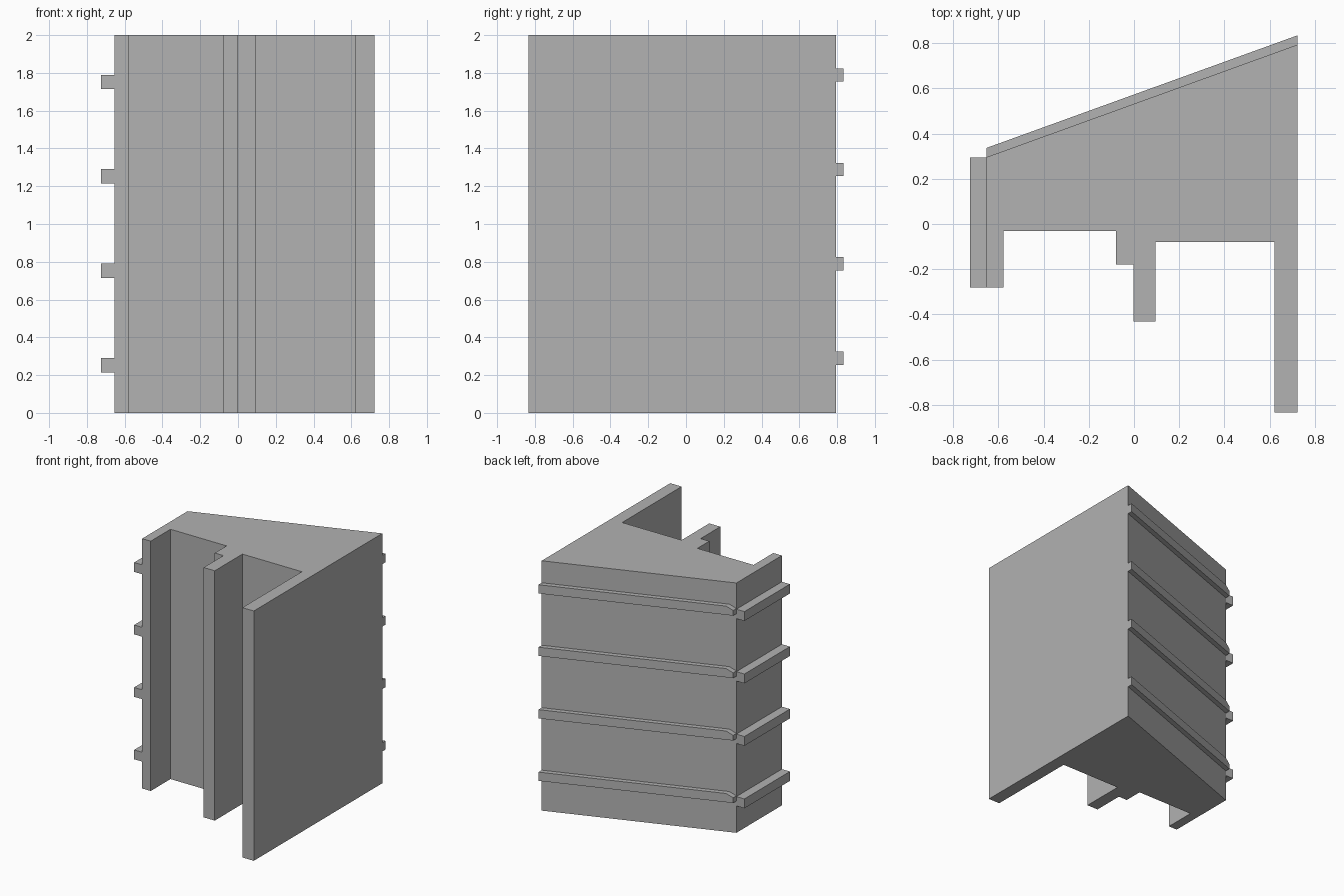
import bpy
import bmesh
from mathutils import Vector

cube = bpy.data.objects.get("Cube")
if cube:
    bpy.data.objects.remove(cube, do_unlink=True)

GREY = (0.445, 0.445, 0.445, 1)
grey = bpy.data.materials.new("plain grey")
grey.use_nodes = True
grey.diffuse_color = GREY
grey.node_tree.nodes["Principled BSDF"].inputs["Base Color"].default_value = GREY


def extrude(name, points, offset):
    """Fill a closed outline and sweep it along a straight offset."""
    bm = bmesh.new()
    face = bm.faces.new([bm.verts.new(p) for p in points])
    swept = bmesh.ops.extrude_face_region(bm, geom=[face])["geom"]
    verts = [g for g in swept if isinstance(g, bmesh.types.BMVert)]
    bmesh.ops.translate(bm, verts=verts, vec=Vector(offset))
    bmesh.ops.recalc_face_normals(bm, faces=bm.faces)
    mesh = bpy.data.meshes.new(name)
    bm.to_mesh(mesh)
    bm.free()
    mesh.materials.append(grey)
    obj = bpy.data.objects.new(name, mesh)
    bpy.context.collection.objects.link(obj)
    return obj


RIGHT, LEFT = -0.653, 0.723          # side walls
BACK_RIGHT, BACK_LEFT = 0.295, 0.793  # ends of the slanted back wall


def back_y(x):
    t = (x - RIGHT) / (LEFT - RIGHT)
    return BACK_RIGHT + t * (BACK_LEFT - BACK_RIGHT)


# Main block: floor plan with three front fins, raised to full height
plan = [
    (RIGHT, BACK_RIGHT), (RIGHT, -0.28), (-0.577, -0.28), (-0.577, -0.03),
    (-0.08, -0.03), (-0.08, -0.18), (-0.003, -0.18), (-0.003, -0.43),
    (0.095, -0.43), (0.095, -0.08), (0.622, -0.08), (0.622, -0.833),
    (LEFT, -0.833), (LEFT, BACK_LEFT),
]
extrude("finned_block", [(x, y, 0) for x, y in plan], (0, 0, 2))

# Four levels of ribs: a straight one on the side, a slanted one on the back
for i in range(4):
    z = 0.215 + 0.5 * i
    extrude(f"side_rib_{i + 1}",
            [(RIGHT, -0.28, z), (-0.724, -0.28, z),
             (-0.724, -0.28, z + 0.075), (RIGHT, -0.28, z + 0.075)],
            (0, BACK_RIGHT + 0.28, 0))

    # Back rib has its upper corner cut off at the low end
    low, high = z + 0.039, z + 0.109
    outline = [(RIGHT, low), (LEFT, low), (LEFT, high),
               (RIGHT + 0.05, high), (RIGHT, high - 0.028)]
    extrude(f"back_rib_{i + 1}",
            [(x, back_y(x), h) for x, h in outline], (0, 0.041, 0))
